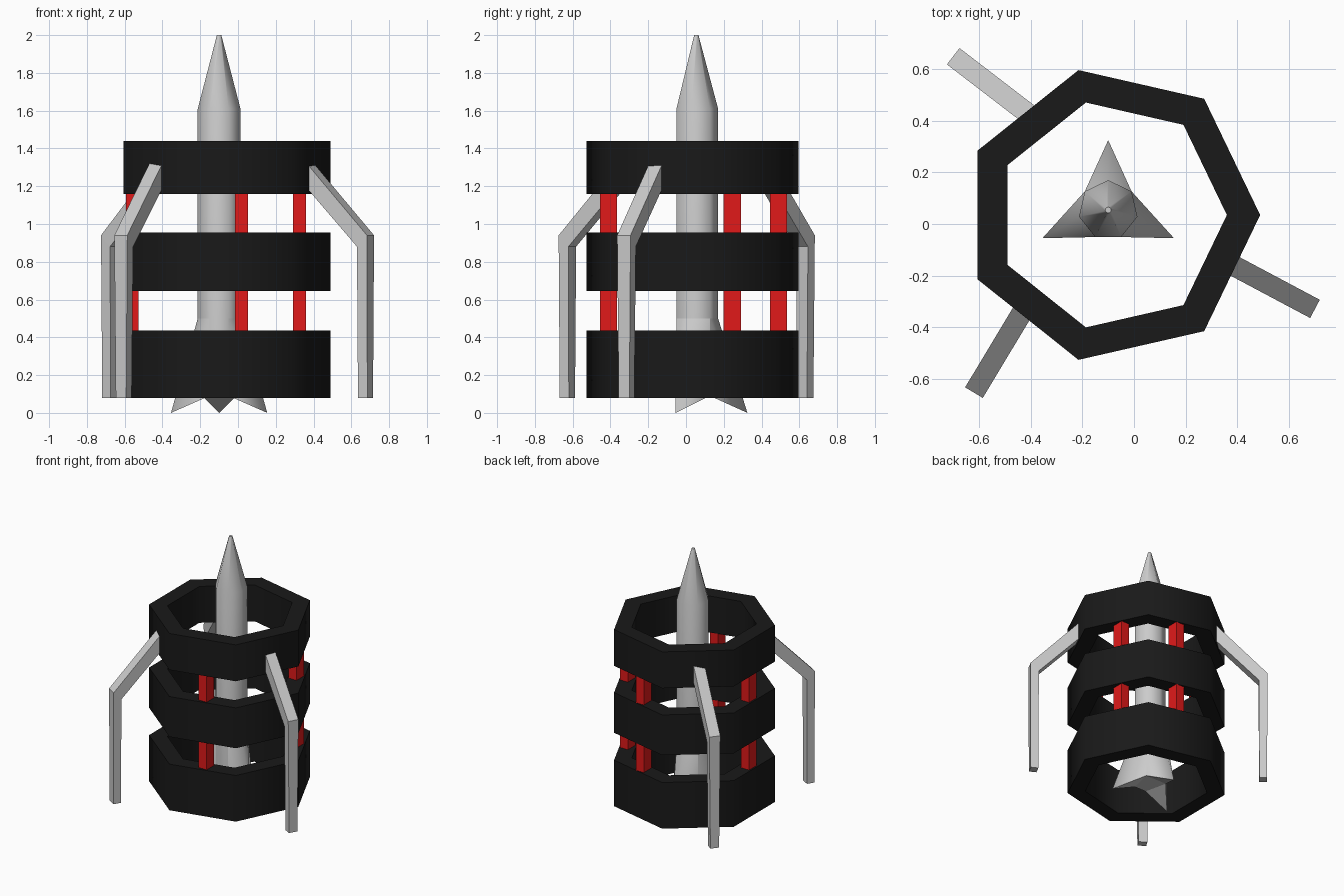
import bpy, bmesh
from math import cos, sin, pi, radians
from mathutils import Vector

if "Cube" in bpy.data.objects:
    bpy.data.objects.remove(bpy.data.objects["Cube"])

RING_C = Vector((-0.087, 0.035))
CORE_C = Vector((-0.10, 0.054))


def material(name, rgb):
    m = bpy.data.materials.new(name)
    m.diffuse_color = (*rgb, 1)
    m.use_nodes = True
    m.node_tree.nodes["Principled BSDF"].inputs["Base Color"].default_value = m.diffuse_color
    return m


black = material("black", (0.01, 0.01, 0.01))
red = material("red", (0.75, 0.01, 0.01))


def finish(name, bm, mat=None, smooth=False):
    bmesh.ops.recalc_face_normals(bm, faces=bm.faces[:])
    me = bpy.data.meshes.new(name)
    bm.to_mesh(me)
    bm.free()
    ob = bpy.data.objects.new(name, me)
    bpy.context.collection.objects.link(ob)
    if mat:
        me.materials.append(mat)
    if smooth:
        bpy.ops.object.select_all(action='DESELECT')
        bpy.context.view_layer.objects.active = ob
        ob.select_set(True)
        bpy.ops.object.shade_smooth_by_angle(angle=radians(60))
    return ob


def heptagon(c, r, z, start=0.0):
    return [(c.x + r * cos(start + i * 2 * pi / 7),
             c.y + r * sin(start + i * 2 * pi / 7), z) for i in range(7)]


def skin(bm, loops, closed=False):
    """Bridge successive loops of points; cap the ends or close the tube."""
    vs = [[bm.verts.new(p) for p in loop] for loop in loops]
    n = len(vs[0])
    pairs = list(zip(vs, vs[1:])) + ([(vs[-1], vs[0])] if closed else [])
    for a, b in pairs:
        for i in range(n):
            j = (i + 1) % n
            bm.faces.new((a[i], a[j], b[j], b[i]))
    if not closed:
        bm.faces.new(vs[0])
        bm.faces.new(vs[-1])


# Three seven-sided rings
for name, z0, z1 in (("lower_ring", 0.08, 0.435), ("middle_ring", 0.645, 0.955),
                     ("upper_ring", 1.16, 1.44)):
    bm = bmesh.new()
    skin(bm, [heptagon(RING_C, r, z) for r, z in
              ((0.576, z0), (0.576, z1), (0.447, z1), (0.447, z0))], closed=True)
    finish(name, bm, black, True)

# Central rocket with tapered nose
bm = bmesh.new()
skin(bm, [heptagon(CORE_C, r, z, pi / 2) for r, z in
          ((0.116, 0.09), (0.116, 1.61), (0.012, 2.0))])
finish("rocket_body", bm, None, True)

# Pointed fins growing out of three body corners each
for k, (x, y, corners) in enumerate(((-0.10, 0.325, (6, 0, 1)),
                                     (-0.355, -0.055, (1, 2, 3)),
                                     (0.155, -0.055, (4, 5, 6)))):
    bm = bmesh.new()
    pts = [heptagon(CORE_C, 0.116, z, pi / 2)[c] for z in (0.09, 0.5) for c in corners]
    verts = [bm.verts.new(p) for p in pts + [(x, y, 0.0)]]
    bmesh.ops.convex_hull(bm, input=verts)
    finish(f"rocket_fin_{k + 1}", bm, None, True)

# Red posts joining the rings
for k, (x, y) in enumerate(((0.018, -0.41), (0.325, 0.245), (0.018, 0.49), (-0.56, 0.035))):
    bm = bmesh.new()
    skin(bm, [[(x + sx * 0.034, y + sy * 0.046, z)
               for sx, sy in ((-1, -1), (1, -1), (1, 1), (-1, 1))] for z in (0.09, 1.33)])
    finish(f"post_{k + 1}", bm, red)

# Bent legs: (outer s, outer z, inner s, inner z, half width) from foot to ring
LEG = ((0.028, 0.08, -0.028, 0.08, 0.032),
       (0.03, 0.94, -0.03, 0.88, 0.04),
       (-0.34, 1.33, -0.34, 1.20, 0.04))
for k, (x, y, ang) in enumerate(((0.675, -0.315, -28), (-0.677, 0.632, 142.5),
                                 (-0.605, -0.628, 239))):
    d = Vector((cos(radians(ang)), sin(radians(ang))))
    p = Vector((-d.y, d.x))
    loops = []
    for so, zo, si, zi, w in LEG:
        loop = []
        for s, z, side in ((so, zo, w), (so, zo, -w), (si, zi, -w), (si, zi, w)):
            q = Vector((x, y)) + d * s + p * side
            loop.append((q.x, q.y, z))
        loops.append(loop)
    bm = bmesh.new()
    skin(bm, loops)
    finish(f"leg_{k + 1}", bm)
